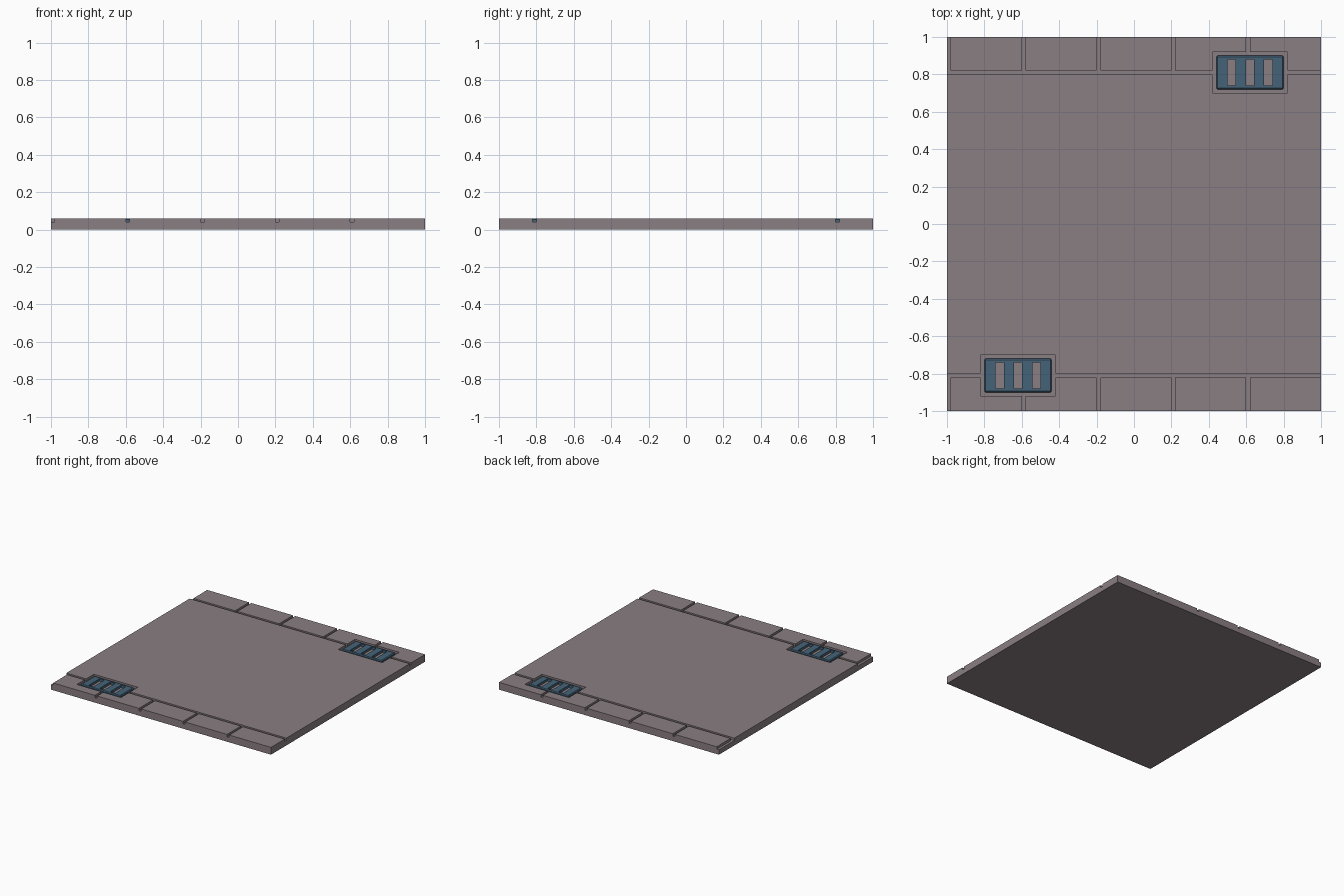
import bpy, bmesh

if "Cube" in bpy.data.objects:
    bpy.data.objects.remove(bpy.data.objects["Cube"])

def material(name, rgb):
    m = bpy.data.materials.new(name)
    m.diffuse_color = (*rgb, 1)
    m.use_nodes = True
    m.node_tree.nodes["Principled BSDF"].inputs["Base Color"].default_value = m.diffuse_color
    return m

pavement = material("pavement mauve grey", (0.254, 0.209, 0.227))
iron = material("blue grey iron", (0.058, 0.125, 0.188))

FLOOR, TOP = 0.04, 0.06
JOINTS = [-1.0, -0.6, -0.2, 0.2, 0.6]      # left edge of each kerb joint
PIT = (0.42, 0.82, 0.70, 0.92)             # back drain recess, front is rotated 180


def terrain(bm, xs, ys, base, height):
    """Closed solid over a grid of cells; height(x, y) gives top, base means empty."""
    xs = sorted({round(v, 4) for v in xs})
    ys = sorted({round(v, 4) for v in ys})
    nx, ny = len(xs) - 1, len(ys) - 1

    def h(i, j):
        if not (0 <= i < nx and 0 <= j < ny):
            return base
        return height((xs[i] + xs[i + 1]) / 2, (ys[j] + ys[j + 1]) / 2)

    def quad(*pts):
        bm.faces.new([bm.verts.new(p) for p in pts])

    for i in range(nx):
        for j in range(ny):
            x0, x1, y0, y1, t = xs[i], xs[i + 1], ys[j], ys[j + 1], h(i, j)
            if t <= base:
                continue
            quad((x0, y0, t), (x1, y0, t), (x1, y1, t), (x0, y1, t))
            quad((x0, y1, base), (x1, y1, base), (x1, y0, base), (x0, y0, base))
            sides = [(i, j - 1, (x0, y0), (x1, y0)), (i + 1, j, (x1, y0), (x1, y1)),
                     (i, j + 1, (x1, y1), (x0, y1)), (i - 1, j, (x0, y1), (x0, y0))]
            for a, b, p, q in sides:
                # split walls at the groove floor so neighbouring walls share vertices
                levels = [base] + ([FLOOR] if base < FLOOR < t else []) + [t]
                for lo, hi in zip(levels, levels[1:]):
                    if h(a, b) <= lo:
                        quad((*p, lo), (*q, lo), (*q, hi), (*p, hi))
    bmesh.ops.remove_doubles(bm, verts=bm.verts[:], dist=1e-4)


def finish(bm, name, mat):
    me = bpy.data.meshes.new(name)
    bm.to_mesh(me)
    bm.free()
    me.materials.append(mat)
    ob = bpy.data.objects.new(name, me)
    bpy.context.collection.objects.link(ob)
    return ob


# Road slab with kerb joints and two drain recesses
def slab_height(x, y):
    x0, x1, y0, y1 = PIT
    for s in (1, -1):
        px = s * x if s == 1 else -x
        if x0 < px < x1 and y0 < s * y < y1:
            return FLOOR
    if 0.80 < abs(y) < 0.82:
        return FLOOR
    if abs(y) > 0.82 and any(j < x < j + 0.02 for j in JOINTS):
        return FLOOR
    return TOP

xs, ys = [-1, 1], [-1, 1]
for j in JOINTS:
    xs += [j, j + 0.02]
for s in (1, -1):
    xs += [s * PIT[0], s * PIT[1]]
    ys += [s * PIT[2], s * PIT[3], s * 0.80, s * 0.82]
bm = bmesh.new()
terrain(bm, xs, ys, 0.0, slab_height)
finish(bm, "road_slab", pavement)


# Drain grates: bevelled plate with three slots
def make_grate(name, cx, cy):
    hx, hy, slot = 0.18, 0.09, (-0.098, 0.0, 0.098)

    def height(x, y):
        open_slot = abs(y) < 0.07 and any(abs(x - c) < 0.022 for c in slot)
        return FLOOR if open_slot else TOP

    gx = [-hx, hx] + [c + d for c in slot for d in (-0.022, 0.022)]
    bm = bmesh.new()
    terrain(bm, gx, [-hy, -0.07, 0.07, hy], FLOOR, height)

    def outer(v):
        return abs(abs(v.co.x) - hx) < 1e-4, abs(abs(v.co.y) - hy) < 1e-4

    # outer top rim and the four upright corners
    rim = []
    for e in bm.edges:
        a, b = e.verts
        (ax, ay), (bx, by) = outer(a), outer(b)
        high = min(a.co.z, b.co.z) > TOP - 1e-4
        if (high and e.calc_face_angle(0) > 1) and ((ax and bx) or (ay and by)):
            rim.append(e)
        elif ax and ay and bx and by:
            rim.append(e)
    bmesh.ops.bevel(bm, geom=rim, offset=0.006, segments=1, affect='EDGES')
    ob = finish(bm, name, iron)
    ob.location = (cx, cy, 0)

make_grate("back_drain_grate", 0.62, 0.81)
make_grate("front_drain_grate", -0.62, -0.81)
